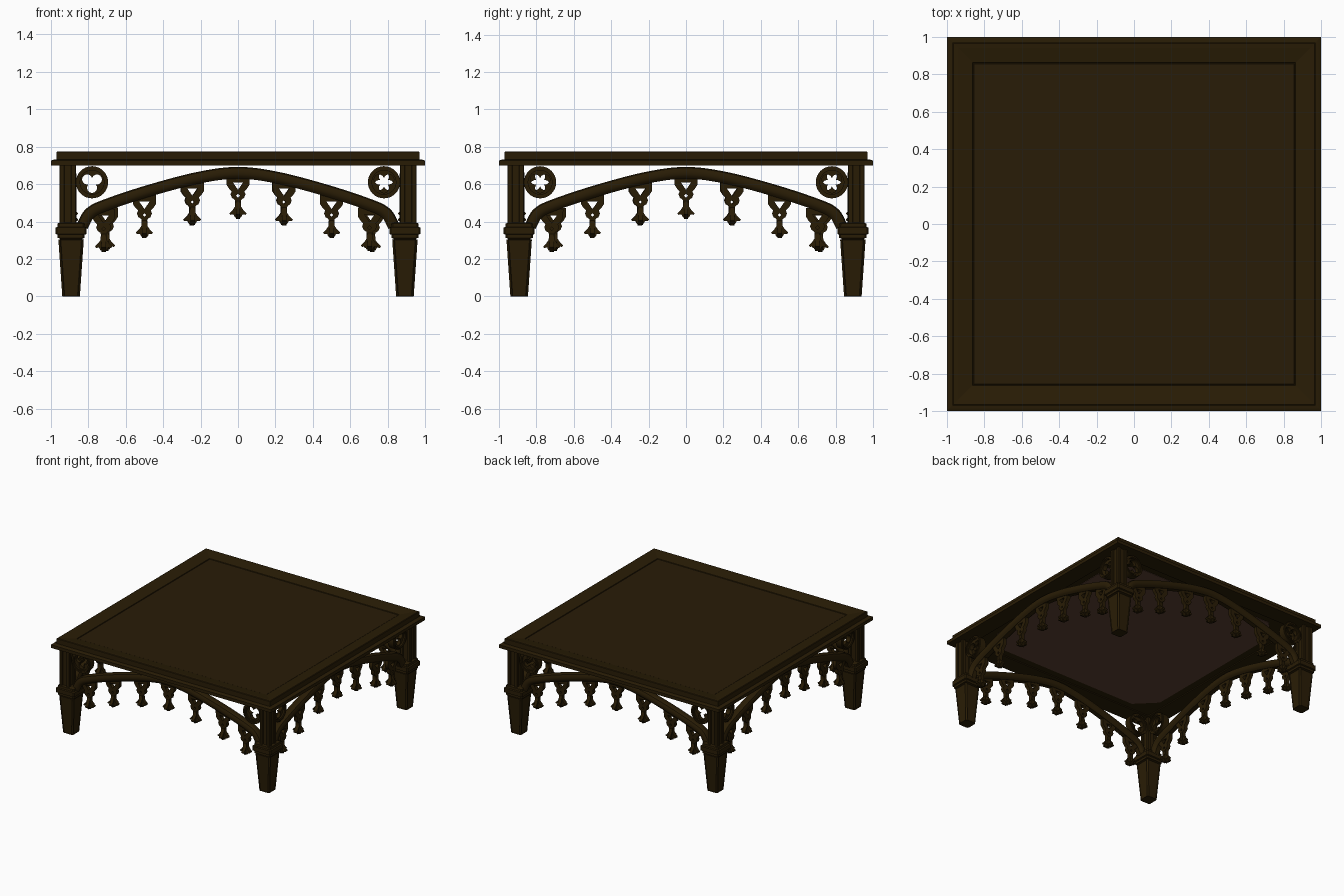
import bpy, bmesh, math
from mathutils import Matrix, Vector

if "Cube" in bpy.data.objects:
    bpy.data.objects.remove(bpy.data.objects["Cube"])


def material(name, rgb):
    m = bpy.data.materials.new(name)
    m.diffuse_color = (*rgb, 1)
    m.use_nodes = True
    m.node_tree.nodes["Principled BSDF"].inputs["Base Color"].default_value = m.diffuse_color
    return m


WOOD = material("dark_wood", (0.0220, 0.0118, 0.0016))
PANEL = material("panel_wood", (0.0220, 0.0115, 0.0022))
UNDER = material("underside_wood", (0.105, 0.052, 0.032))


def place(name, mesh, matrix=Matrix(), mat=WOOD):
    if not mesh.materials:
        mesh.materials.append(mat)
    ob = bpy.data.objects.new(name, mesh)
    bpy.context.collection.objects.link(ob)
    ob.matrix_world = matrix
    return ob


def finish(bm, name):
    bmesh.ops.recalc_face_normals(bm, faces=bm.faces)
    mesh = bpy.data.meshes.new(name)
    bm.to_mesh(mesh)
    bm.free()
    return mesh


def loft(bm, profile, chamfer=0.0, centre=(0, 0)):
    """Stack of squares (half width, height), optionally with cut corners."""
    rings = []
    for h, z in profile:
        pts = []
        for k in range(4):
            rot = Matrix.Rotation(k * math.pi / 2, 2)
            ends = [(h, h)] if not chamfer else [(h, h - chamfer), (h - chamfer, h)]
            pts += [rot @ Vector(p) for p in ends]
        rings.append([bm.verts.new((p.x + centre[0], p.y + centre[1], z)) for p in pts])
    n = len(rings[0])
    sides = []
    for a, b in zip(rings, rings[1:]):
        for i in range(n):
            j = (i + 1) % n
            sides.append(bm.faces.new((a[i], a[j], b[j], b[i])))
    bm.faces.new(rings[0][::-1])
    bm.faces.new(rings[-1])
    return sides


def plate(name, outlines, half_depth):
    """Flat cut-out standing in the xz plane; inner outlines become holes."""
    cu = bpy.data.curves.new(name, 'CURVE')
    cu.dimensions = '2D'
    cu.fill_mode = 'BOTH'
    cu.extrude = half_depth
    for pts in outlines:
        sp = cu.splines.new('POLY')
        sp.points.add(len(pts) - 1)
        for p, (x, z) in zip(sp.points, pts):
            p.co = (x, z, 0, 1)
        sp.use_cyclic_u = True
    ob = bpy.data.objects.new(name, cu)
    bpy.context.collection.objects.link(ob)
    bpy.context.view_layer.update()
    deps = bpy.context.evaluated_depsgraph_get()
    mesh = bpy.data.meshes.new_from_object(ob.evaluated_get(deps))
    bpy.data.objects.remove(ob)
    mesh.transform(Matrix.Rotation(math.pi / 2, 4, 'X'))
    mesh.materials.clear()
    return mesh


def circle(r, n=32):
    return [(r * math.cos(2 * math.pi * i / n), r * math.sin(2 * math.pi * i / n)) for i in range(n)]


def trefoil(r=0.027, d=0.030, n=36):
    pts = []
    for i in range(n):
        t = 2 * math.pi * i / n
        phi = (t + math.pi / 3) % (2 * math.pi / 3) - math.pi / 3
        rad = d * math.cos(phi) + math.sqrt(max(0, r * r - (d * math.sin(phi)) ** 2))
        pts.append((rad * math.cos(t + math.pi / 2), rad * math.sin(t + math.pi / 2)))
    return pts


def mirrored(half):
    return half + [(-x, z) for x, z in reversed(half) if x > 0]


# Table top: stepped rim sloping in to a sunken centre panel
bm = bmesh.new()
loft(bm, [(0.86, 0.708), (0.86, 0.70), (1.0, 0.70), (1.0, 0.726), (0.985, 0.731),
          (0.97, 0.733), (0.97, 0.772), (0.965, 0.775), (0.94, 0.773), (0.862, 0.760),
          (0.860, 0.754), (0.858, 0.754), (0.856, 0.757)])
mesh = finish(bm, "table_top")
for m in (WOOD, PANEL):
    mesh.materials.append(m)
for p in mesh.polygons:
    if p.area > 2 and p.normal.z > 0:
        p.material_index = 1
place("table_top", mesh)

# Paler board under the top, with cut corners
bm = bmesh.new()
loft(bm, [(0.80, 0.705), (0.80, 0.709)], 0.15)
place("underside_board", finish(bm, "underside_board"), mat=UNDER)

# Corner legs: tapered foot with sunken panels, banded collar, fluted post
bm = bmesh.new()
sides = loft(bm, [(0.047, 0.0), (0.068, 0.305)], 0.010)
broad = [f for f in sides if f.calc_area() > 0.015]
bmesh.ops.inset_individual(bm, faces=broad, thickness=0.014, depth=0.0)
bmesh.ops.inset_individual(bm, faces=broad, thickness=0.004, depth=-0.006)
foot = finish(bm, "leg_foot")

bm = bmesh.new()
loft(bm, [(0.060, 0.300), (0.060, 0.310), (0.073, 0.312), (0.073, 0.330), (0.083, 0.334),
          (0.083, 0.368), (0.073, 0.372), (0.072, 0.390), (0.055, 0.395)], 0.008)
collar = finish(bm, "leg_collar")

bm = bmesh.new()
loft(bm, [(0.036, 0.38), (0.036, 0.705)])
for sx in (-1, 1):
    for sy in (-1, 1):
        loft(bm, [(0.014, 0.38), (0.014, 0.705)], 0.004, (sx * 0.031, sy * 0.031))
post = finish(bm, "leg_post")

for sx in (-1, 1):
    for sy in (-1, 1):
        at = Matrix.Translation((sx * 0.892, sy * 0.892, 0))
        place("leg_foot", foot, at)
        place("leg_collar", collar, at)
        place("leg_post", post, Matrix.Translation((sx * 0.91, sy * 0.91, 0)))

# Arch centre line, smoothed through a few points
HALF = [(0.0, 0.66), (0.21, 0.634), (0.47, 0.566), (0.70, 0.490), (0.79, 0.445), (0.832, 0.375)]
KEYS = [Vector((-x, z)) for x, z in HALF[:0:-1]] + [Vector(p) for p in HALF]


def catmull(p, steps=8):
    p = [2 * p[0] - p[1]] + p + [2 * p[-1] - p[-2]]
    out = []
    for a, b, c, d in zip(p, p[1:], p[2:], p[3:]):
        for s in range(steps):
            t = s / steps
            out.append(0.5 * (2 * b + (c - a) * t + (2 * a - 5 * b + 4 * c - d) * t * t
                              + (3 * b - a - 3 * c + d) * t ** 3))
    return out + [p[-2]]


path = catmull(KEYS)


def arch_height(x):
    for a, b in zip(path, path[1:]):
        if a.x <= x <= b.x:
            return a.y + (b.y - a.y) * (x - a.x) / (b.x - a.x)
    return path[0].y


# Rounded cross-section (across the arch, front to back)
half_section = [(0.032, 0.014), (0.026, 0.027), (0.012, 0.034), (-0.006, 0.036),
                (-0.020, 0.030), (-0.031, 0.018)]
section = half_section + [(n, -d) for n, d in reversed(half_section)]
bm = bmesh.new()
rings = []
for i, p in enumerate(path):
    t = (path[min(i + 1, len(path) - 1)] - path[max(i - 1, 0)]).normalized()
    rings.append([bm.verts.new((p.x - t.y * n, d, p.y + t.x * n)) for n, d in section])
for a, b in zip(rings, rings[1:]):
    for i in range(len(section)):
        j = (i + 1) % len(section)
        bm.faces.new((a[i], a[j], b[j], b[i]))
bm.faces.new(rings[0])
bm.faces.new(rings[-1])
arch = finish(bm, "arch_rail")

# Hanging pendant: pierced bracket, neck and splayed leaf drop
leaf = [(0.015, -0.150), (0.016, -0.180), (0.028, -0.198), (0.046, -0.216), (0.040, -0.224),
        (0.024, -0.222), (0.018, -0.236), (0.0, -0.246)]
outline = mirrored([(0.062, -0.015), (0.061, -0.064), (0.048, -0.084), (0.034, -0.098), (0.040, -0.114),
                    (0.032, -0.134), (0.018, -0.142)] + leaf)
hole_top = [(-0.028, -0.050), (0.028, -0.050), (0.0, -0.090)]
hole_low = [(0.0, -0.112), (0.010, -0.122), (0.0, -0.132), (-0.010, -0.122)]
pendant = plate("pendant", [outline, hole_top, hole_low], 0.015)
cross = plate("pendant_leaf", [mirrored(leaf)], 0.012)
cross.transform(Matrix.Rotation(math.pi / 2, 4, 'Z'))

# Spandrel roundel: ring with trefoil tracery
ring = plate("roundel_ring", [circle(0.086), circle(0.064)], 0.026)
bead = plate("roundel_bead", [circle(0.079), circle(0.070)], 0.032)
tracery = plate("roundel_tracery", [circle(0.068), trefoil()], 0.014)

# Repeat the arch, pendants and roundels on all four sides
UPRIGHT = [(False, False), (False, False), (True, False), (True, True)]
for k in range(4):
    side = Matrix.Rotation(k * math.pi / 2, 4, 'Z') @ Matrix.Translation((0, -0.90, 0))
    place("arch_rail", arch, side)
    for x in (-0.718, -0.50, -0.243, 0.0, 0.247, 0.50, 0.703):
        at = side @ Matrix.Translation((x, 0, arch_height(x)))
        place("pendant", pendant, at)
        place("pendant_leaf", cross, at)
    for sx, up in zip((-1, 1), UPRIGHT[k]):
        at = side @ Matrix.Translation((sx * 0.780, 0, 0.610))
        place("roundel_ring", ring, at)
        place("roundel_bead", bead, at)
        place("roundel_tracery", tracery, at @ Matrix.Rotation(0 if up else math.pi, 4, 'Y'))

# Soft shading on the moulded curves
for ob in bpy.context.scene.objects:
    ob.select_set(ob.name.startswith(("arch_rail", "roundel")))
    if ob.select_get():
        bpy.context.view_layer.objects.active = ob
bpy.ops.object.shade_smooth_by_angle(angle=math.radians(35))
